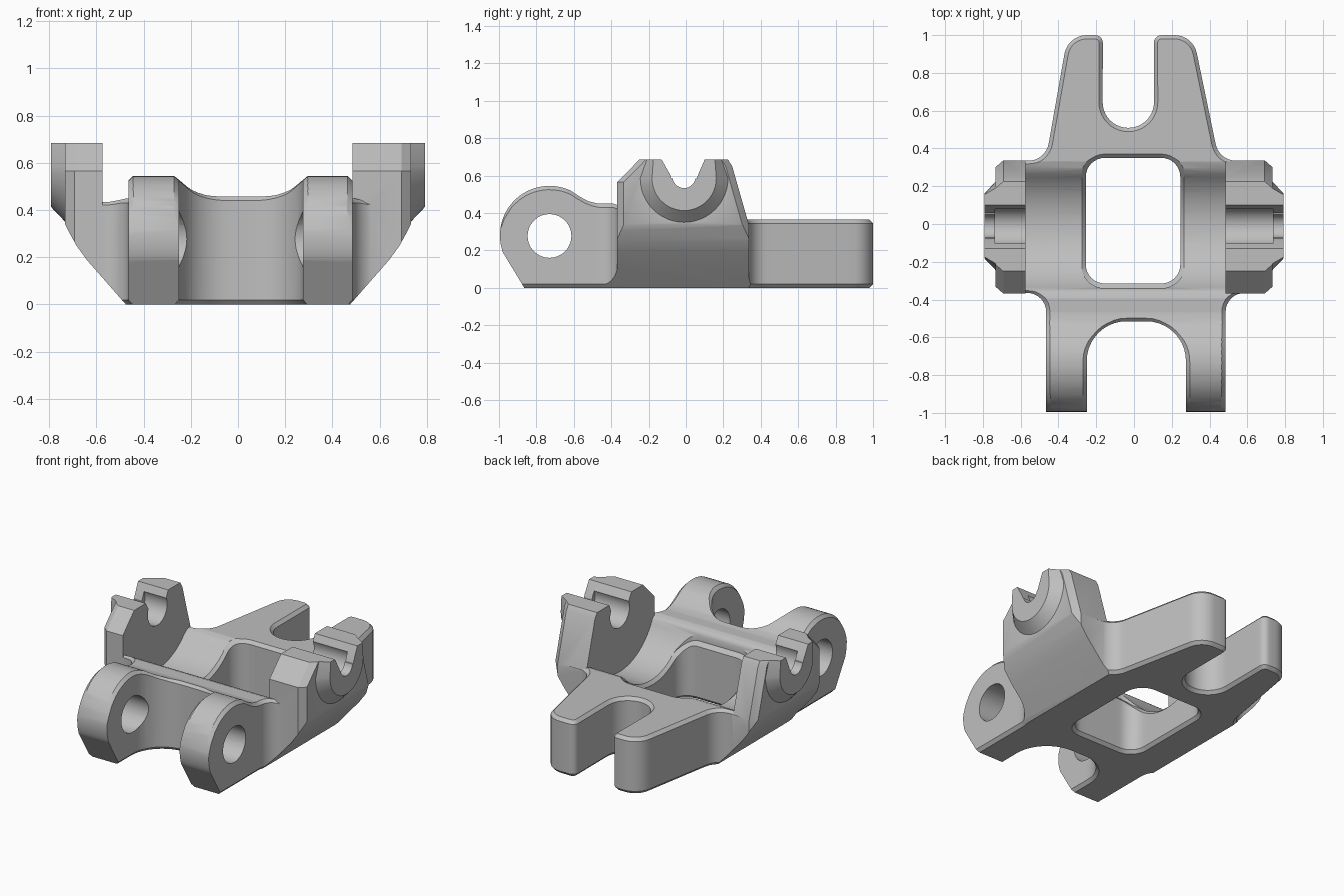
import bpy, bmesh
from math import cos, sin, radians, ceil, hypot

cube = bpy.data.objects.get("Cube")
if cube:
    bpy.data.objects.remove(cube)

metal = bpy.data.materials.new("cast grey metal")
metal.use_nodes = True
GREY = (0.52, 0.52, 0.52, 1)
metal.diffuse_color = GREY
metal.node_tree.nodes["Principled BSDF"].inputs["Base Color"].default_value = GREY


def arc(cx, cy, r, a0, a1, n=12):
    angles = [radians(a0 + (a1 - a0) * i / n) for i in range(n + 1)]
    return [(cx + r * cos(a), cy + r * sin(a)) for a in angles]


def loft(name, rings):
    """Closed solid through matching rings of 3D points."""
    bm = bmesh.new()
    rows = [[bm.verts.new(p) for p in ring] for ring in rings]
    n = len(rows[0])
    for a, b in zip(rows, rows[1:]):
        for i in range(n):
            j = (i + 1) % n
            bm.faces.new((a[i], a[j], b[j], b[i]))
    bm.faces.new(rows[0][::-1])
    bm.faces.new(rows[-1])
    bm.normal_update()
    if bm.calc_volume(signed=True) < 0:
        bmesh.ops.reverse_faces(bm, faces=bm.faces[:])
    mesh = bpy.data.meshes.new(name)
    bm.to_mesh(mesh)
    bm.free()
    mesh.materials.append(metal)
    ob = bpy.data.objects.new(name, mesh)
    bpy.context.collection.objects.link(ob)
    return ob


def prism_x(name, yz, x0, x1):
    return loft(name, [[(x, y, z) for y, z in yz] for x in (x0, x1)])


def combine(ob, tool, mode):
    """Apply a boolean and discard the tool."""
    mod = ob.modifiers.new("cut", 'BOOLEAN')
    mod.object, mod.operation, mod.solver = tool, mode, 'EXACT'
    bpy.context.view_layer.objects.active = ob
    bpy.ops.object.modifier_apply(modifier=mod.name)
    bpy.data.objects.remove(tool)


def resample(pts, step=0.04):
    out = []
    for (ax, ay), (bx, by) in zip(pts, pts[1:] + pts[:1]):
        length = hypot(bx - ax, by - ay)
        if length > 0.0005:
            n = ceil(length / step)
            out += [(ax + (bx - ax) * i / n, ay + (by - ay) * i / n) for i in range(n)]
    return out


def inset(pts, d):
    """Move a counter-clockwise outline inward by d."""
    out = []
    for i, (x, y) in enumerate(pts):
        (px, py), (qx, qy) = pts[i - 1], pts[(i + 1) % len(pts)]
        la, lb = hypot(x - px, y - py), hypot(qx - x, qy - y)
        ax, ay = (py - y) / la, (x - px) / la
        bx, by = (y - qy) / lb, (qx - x) / lb
        k = d / max(0.4, 1 + ax * bx + ay * by)
        out.append((x + (ax + bx) * k, y + (ay + by) * k))
    return out


# Side profile: lug, crossbar, axle trough, rear plate
top_line = (arc(-0.73, 0.28, 0.265, 200, 65, 24)
            + [(-0.57, 0.488), (-0.52, 0.462), (-0.47, 0.45), (-0.39, 0.45), (-0.36, 0.44)]
            + arc(-0.01, 0.58, 0.37, 204, 318, 24)
            + [(0.295, 0.354), (0.33, 0.365), (1.1, 0.365)])


def top_at(y):
    hits = [0.28]
    for (ay, az), (by, bz) in zip(top_line, top_line[1:]):
        if ay <= y <= by and by > ay:
            hits = [az + (bz - az) * (y - ay) / (by - ay)]
    return hits[0]


def chamfered_plan(name, outline, c):
    """Upright solid whose edges are chamfered along the floor and the top line."""
    pts = resample(outline)
    wide, narrow, over = pts, inset(pts, c), inset(pts, c * 1.25)
    rise = abs(c)
    return loft(name, [
        [(x, y, -0.1) for x, y in narrow],
        [(x, y, -0.002) for x, y in narrow],
        [(x, y, rise) for x, y in wide],
        [(x, y, top_at(v) - rise) for (x, y), (u, v) in zip(wide, pts)],
        [(x, y, top_at(v) + rise / 4) for (x, y), (u, v) in zip(over, pts)],
        [(x, y, 1) for x, y in over]])


# Plan outline: lugs, side blocks, tapered rear fork
outline = ([(0.485, -1.05)] + arc(0.585, -0.465, 0.1, 180, 90, 8)
           + [(0.61, -0.365), (0.61, 0.335)]
           + arc(0.54, 0.445, 0.11, 270, 190, 8)
           + arc(0.215, 0.88, 0.12, 12, 90, 8)
           + arc(0.145, 0.96, 0.04, 90, 180, 5)
           + arc(-0.03, 0.645, 0.136, 0, -180, 20)
           + arc(-0.205, 0.96, 0.04, 0, 90, 5)
           + arc(-0.25, 0.88, 0.12, 90, 170, 8)
           + arc(-0.56, 0.445, 0.11, -10, -90, 8)
           + [(-0.62, 0.335), (-0.62, -0.365)]
           + arc(-0.565, -0.465, 0.1, 90, 0, 8)
           + [(-0.465, -1.05), (-0.25, -1.05)]
           + arc(-0.04, -0.725, 0.21, 180, 90, 10)
           + arc(0.065, -0.725, 0.21, 90, 0, 10)
           + [(0.275, -1.05)])
body = chamfered_plan("cradle_body", outline, 0.02)
combine(body, prism_x("side_profile", [(1.1, 0), (-0.865, 0)] + top_line, -1, 1), 'INTERSECT')

# Central window and lug pin holes
window = (arc(0.145, -0.215, 0.1, -90, 0, 8) + arc(0.145, 0.25, 0.1, 0, 90, 8)
          + arc(-0.155, 0.25, 0.1, 90, 180, 8) + arc(-0.155, -0.215, 0.1, 180, 270, 8))
combine(body, chamfered_plan("window", window, -0.02), 'DIFFERENCE')
combine(body, prism_x("pin_hole", arc(-0.73, 0.277, 0.117, 0, 350, 35), -1, 1), 'DIFFERENCE')

# Axle arms
arm_side = [(-0.368, 0.01), (0.337, 0.01), (0.337, 0.335), (0.247, 0.65), (0.225, 0.685),
            (-0.25, 0.685), (-0.368, 0.565)]
CY, CZ, TOP = -0.01, 0.585, 0.685


def boss_ring(x, r, half):
    pts = [(CY - half, TOP)] + arc(CY, CZ, r, 180, 360, 24) + [(CY + half, TOP)]
    return [(x, y, z) for y, z in pts]


def arm(name, s, inner):
    tucked = [(y - 0.035 * (1 if y > 0 else -1), z) for y, z in arm_side]
    ob = loft(name, [[(s * x, y, z) for y, z in ring] for x, ring in
                     ((inner, arm_side), (0.692, arm_side), (0.732, tucked))])
    # Flared outer boss around the axle seat
    boss = loft("boss", [boss_ring(s * 0.7, 0.235, 0.2), boss_ring(s * 0.732, 0.235, 0.2),
                         boss_ring(s * 0.792, 0.172, 0.165)])
    combine(ob, boss, 'UNION')
    # Open seat with flared mouth, and wider pocket on the inside
    seat = ([(-0.16, 0.75), (-0.13, TOP), (-0.085, 0.605), (-0.078, 0.585)]
            + arc(CY, 0.595, 0.062, 190, 350, 14)
            + [(0.058, 0.585), (0.065, 0.605), (0.1, TOP), (0.13, 0.75)])
    combine(ob, prism_x("seat", seat, s * 0.4, s * 0.9), 'DIFFERENCE')
    combine(ob, prism_x("pocket", arc(CY, 0.597, 0.1, 0, 350, 35), s * 0.4, s * 0.735),
            'DIFFERENCE')
    return ob


combine(body, arm("left_arm", 1, 0.4853), 'UNION')
combine(body, arm("right_arm", -1, 0.575), 'UNION')

# Curved, sloping undersides of the arms
half = [(0.388, -0.1), (0.475, 0), (0.64, 0.188), (0.685, 0.25), (0.715, 0.305),
        (0.735, 0.345), (0.85, 0.42), (0.85, 0.9)]
front = half + [(-x, z) for x, z in reversed(half)]
combine(body, loft("front_profile", [[(x, y, z) for x, z in front] for y in (-1.2, 1.2)]),
        'INTERSECT')

# Shading
bpy.ops.object.select_all(action='DESELECT')
body.select_set(True)
bpy.context.view_layer.objects.active = body
bpy.ops.object.shade_smooth_by_angle(angle=radians(28))
